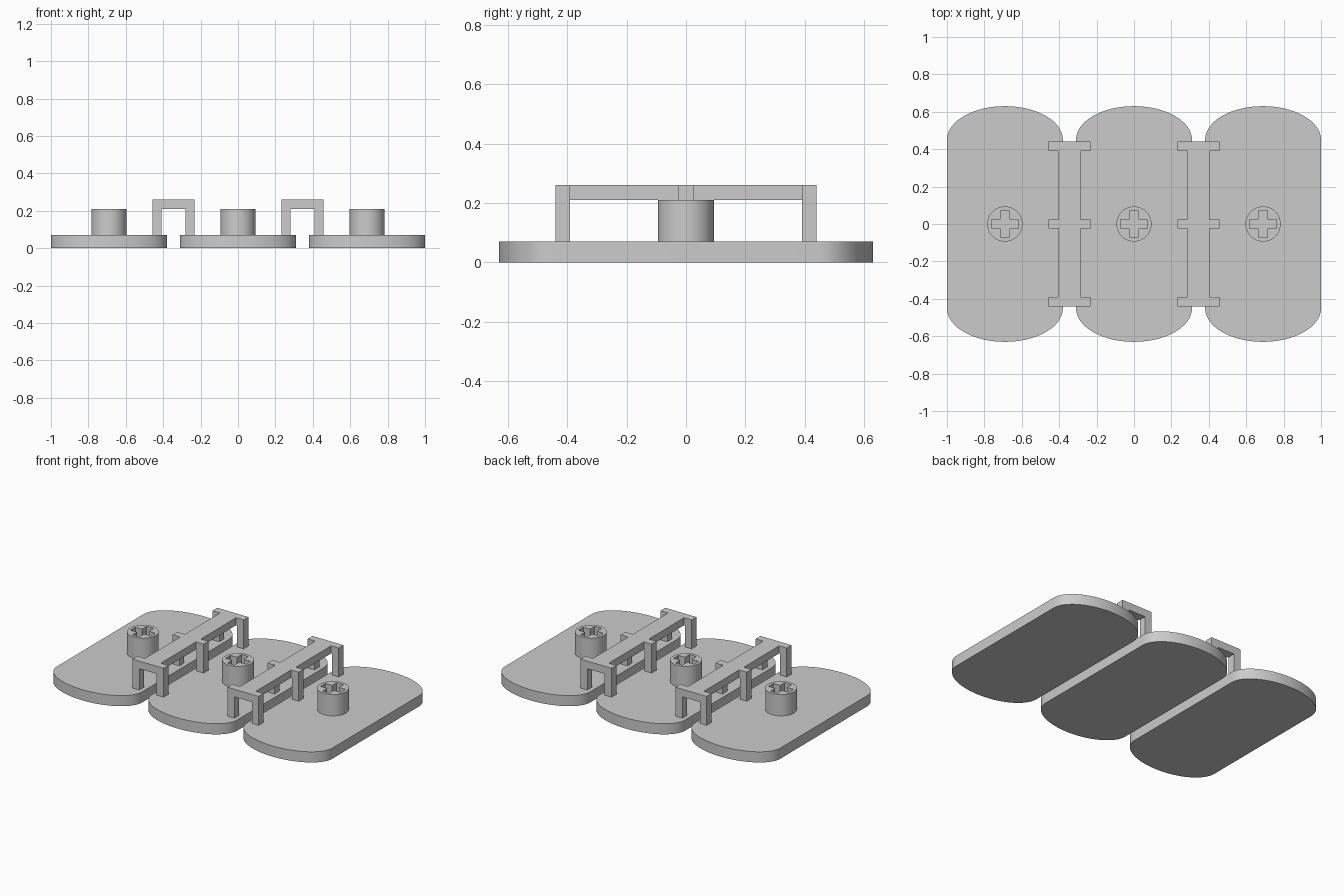
import bpy, bmesh
from math import cos, sin, pi

if "Cube" in bpy.data.objects:
    bpy.data.objects.remove(bpy.data.objects["Cube"], do_unlink=True)

grey = bpy.data.materials.new("plain_grey")
grey.use_nodes = True
colour = (0.6, 0.6, 0.6, 1)
grey.diffuse_color = colour
grey.node_tree.nodes["Principled BSDF"].inputs["Base Color"].default_value = colour

PLATE_TOP, POST_TOP, BRIDGE_TOP = 0.07, 0.21, 0.26
SPACING = 0.69


def finish(name, bm):
    bmesh.ops.recalc_face_normals(bm, faces=bm.faces)
    mesh = bpy.data.meshes.new(name)
    bm.to_mesh(mesh)
    bm.free()
    mesh.materials.append(grey)
    obj = bpy.data.objects.new(name, mesh)
    bpy.context.collection.objects.link(obj)
    bpy.ops.object.select_all(action="DESELECT")
    obj.select_set(True)
    bpy.context.view_layer.objects.active = obj
    return obj


def prism(name, outline, z0, z1):
    bm = bmesh.new()
    face = bm.faces.new([bm.verts.new((x, y, z0)) for x, y in outline])
    top = bmesh.ops.extrude_face_region(bm, geom=[face])["geom"]
    moved = [v for v in top if isinstance(v, bmesh.types.BMVert)]
    bmesh.ops.translate(bm, verts=moved, vec=(0, 0, z1 - z0))
    return finish(name, bm)


def smooth(obj):
    bpy.ops.object.shade_smooth_by_angle(angle=pi / 6)


def cut(obj, cutter, operation):
    mod = obj.modifiers.new(operation.lower(), "BOOLEAN")
    mod.operation, mod.solver, mod.object = operation, "EXACT", cutter
    bpy.context.view_layer.objects.active = obj
    bpy.ops.object.modifier_apply(modifier=mod.name)
    bpy.data.objects.remove(cutter, do_unlink=True)


def box_outline(x0, x1, y0, y1):
    return [(x0, y0), (x1, y0), (x1, y1), (x0, y1)]


def plate_outline(cx, half=0.31, straight=0.45, bulge=0.18, steps=32):
    # straight sides closed by a half ellipse at each end
    points = []
    for side in (1, -1):
        for i in range(steps + 1):
            a = pi * i / steps
            points.append((cx + side * half * cos(a), side * (straight + bulge * sin(a))))
    return points


def cross_outline(cx, arm=0.073, w=0.025):
    quarter = [(arm, -w), (arm, w), (w, w)]
    points = []
    for _ in range(4):
        points += [(cx + x, y) for x, y in quarter]
        quarter = [(-y, x) for x, y in quarter]
    return points


# Rounded plates, each with a post that has a cross-shaped socket
for label, cx in (("right", -SPACING), ("middle", 0), ("left", SPACING)):
    smooth(prism(label + "_plate", plate_outline(cx), 0, PLATE_TOP))
    circle = [(cx + 0.094 * cos(a), 0.094 * sin(a)) for a in (2 * pi * i / 48 for i in range(48))]
    post = prism(label + "_post", circle, PLATE_TOP, POST_TOP)
    socket = prism("socket_cutter", cross_outline(cx), PLATE_TOP + 0.07, POST_TOP + 0.05)
    cut(post, socket, "DIFFERENCE")
    post.select_set(True)
    smooth(post)

# Bridges: a flat spine with three crossbars, each standing on two legs
BAR_BOTTOM = POST_TOP
for label, cx in (("right", -0.345), ("left", 0.345)):
    bars = [(-0.44, -0.39), (-0.025, 0.025), (0.39, 0.44)]
    right_edge = []
    for y0, y1 in bars:
        for x, y in ((0.058, y0), (0.113, y0), (0.113, y1), (0.058, y1)):
            right_edge.append((x, y))
    right_edge = right_edge[1:-1]
    outline = right_edge + [(-x, -y) for x, y in right_edge]
    prism(label + "_bridge", [(cx + x, y) for x, y in outline], BAR_BOTTOM, BRIDGE_TOP)
    for place, (y0, y1) in zip(("front", "middle", "back"), bars):
        for side, x0 in (("right", -0.113), ("left", 0.063)):
            leg = box_outline(cx + x0, cx + x0 + 0.05, y0, y1)
            prism(f"{label}_bridge_{place}_{side}_leg", leg, PLATE_TOP, BAR_BOTTOM)
